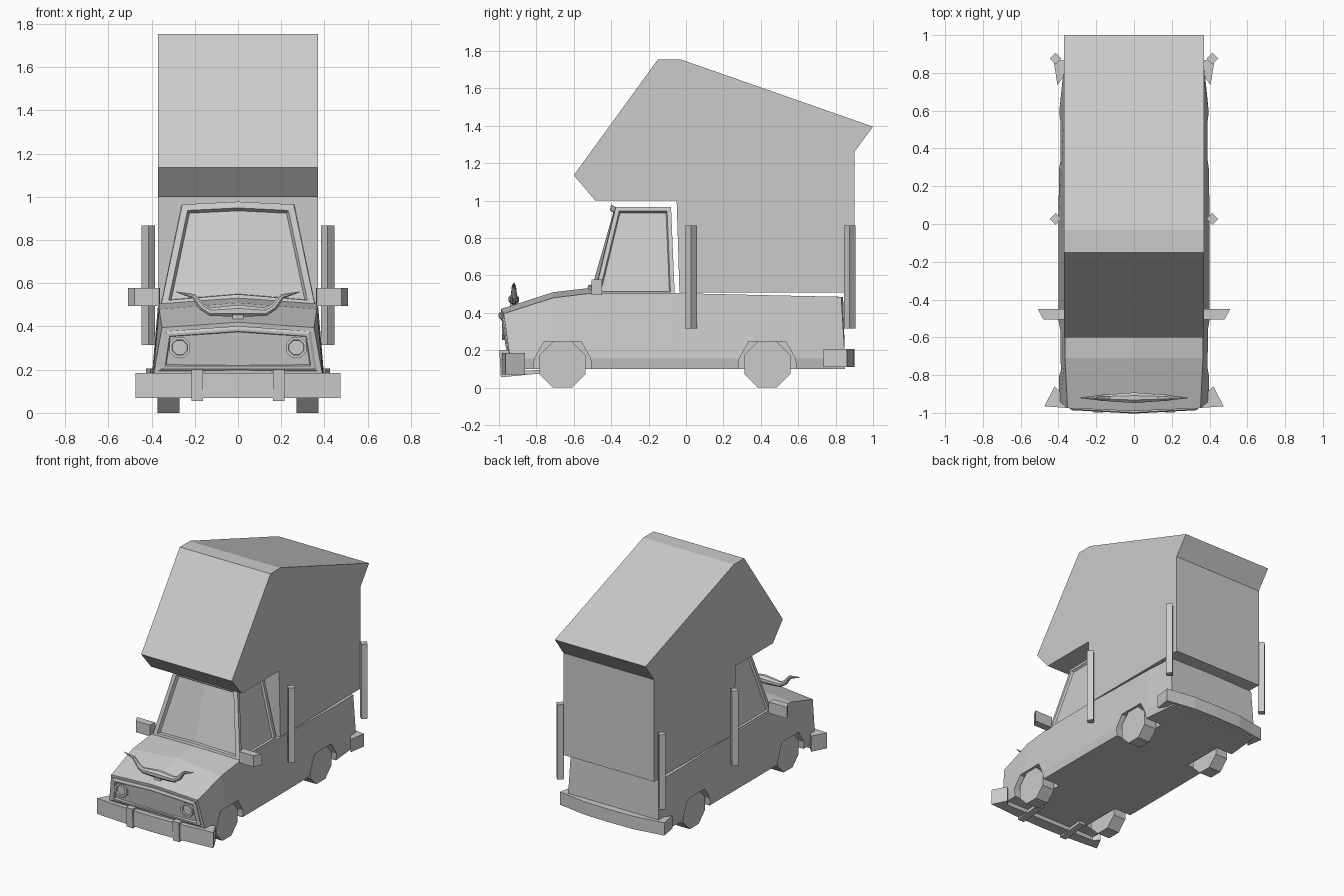
import bpy, bmesh, math
from mathutils import Matrix, Vector

cube = bpy.data.objects.get("Cube")
if cube:
    bpy.data.objects.remove(cube, do_unlink=True)

COLOUR = (0.6, 0.6, 0.6, 1)
grey = bpy.data.materials.new("plain_grey")
grey.use_nodes = True
grey.diffuse_color = COLOUR
grey.node_tree.nodes["Principled BSDF"].inputs["Base Color"].default_value = COLOUR


def finish(name, bm):
    bmesh.ops.recalc_face_normals(bm, faces=bm.faces)
    mesh = bpy.data.meshes.new(name)
    bm.to_mesh(mesh)
    bm.free()
    mesh.materials.append(grey)
    obj = bpy.data.objects.new(name, mesh)
    bpy.context.collection.objects.link(obj)
    return obj


def loft(name, rings):
    """Skin a row of equal-length rings and cap both ends."""
    bm = bmesh.new()
    rows = [[bm.verts.new(p) for p in ring] for ring in rings]
    n = len(rows[0])
    for a, b in zip(rows, rows[1:]):
        for i in range(n):
            bm.faces.new((a[i], a[(i + 1) % n], b[(i + 1) % n], b[i]))
    bm.faces.new(rows[0])
    bm.faces.new(rows[-1])
    return finish(name, bm)


def slab(name, profile, x0, x1):
    """Extrude a (y, z) profile across x."""
    return loft(name, [[(x, y, z) for y, z in profile] for x in (x0, x1)])


def block(name, plan, z0, z1):
    """Extrude an (x, y) plan upwards."""
    return loft(name, [[(x, y, z) for x, y in plan] for z in (z0, z1)])


def octagon(cy, cz, r):
    turns = [math.pi * (i + 0.5) / 4 for i in range(8)]
    return [(cy + r * math.cos(a), cz + r * math.sin(a)) for a in turns]


def inset(bm, faces, thickness, depth):
    bmesh.ops.inset_region(bm, faces=faces, thickness=thickness, depth=depth, use_even_offset=True)


# Truck body: cross-sections from nose to tail
def section(y_low, y_top, sill, belt, z_belt, z_mid, y_mid):
    half = [(sill - 0.01, y_low, 0.1), (sill, y_low, 0.155), (belt, y_top, z_belt)]
    left = [(-x, y, z) for x, y, z in reversed(half)]
    return half + [(0, y_mid, z_mid)] + left + [(0, y_low, 0.1)]


body = loft("truck_body", [
    section(-0.94, -0.975, 0.395, 0.352, 0.395, 0.42, -0.99),
    section(-0.71, -0.71, 0.4, 0.365, 0.48, 0.51, -0.71),
    section(-0.5, -0.5, 0.4, 0.365, 0.505, 0.532, -0.52),
    section(-0.06, -0.06, 0.4, 0.37, 0.505, 0.505, -0.06),
    section(0.6, 0.6, 0.395, 0.37, 0.49, 0.49, 0.6),
    section(0.85, 0.83, 0.37, 0.36, 0.485, 0.485, 0.84)])

# Wheels and the arches cut for them
AXLES = {"front": -0.66, "rear": 0.435}
for end, y in AXLES.items():
    for side, s in (("left", 1), ("right", -1)):
        slab(f"{end}_{side}_wheel", octagon(y, 0.123, 0.133), s * 0.27, s * 0.372)
        arch = [(y - 0.16, 0.05), (y - 0.15, 0.155), (y - 0.1, 0.245),
                (y + 0.1, 0.245), (y + 0.15, 0.155), (y + 0.16, 0.05)]
        cutter = slab("arch_cutter", arch, s * 0.25, s * 0.5)
        cutter.hide_render = True
        cut = body.modifiers.new("arch", 'BOOLEAN')
        cut.operation, cut.solver, cut.object = 'DIFFERENCE', 'EXACT', cutter
        bpy.context.view_layer.objects.active = body
        bpy.ops.object.modifier_apply(modifier=cut.name)
        bpy.data.objects.remove(cutter, do_unlink=True)

# Cab with sunken windscreen and side windows
bm = bmesh.new()
V = lambda *p: bm.verts.new(p)
low = [V(-0.36, -0.06, 0.49), V(-0.358, -0.49, 0.49), V(0, -0.53, 0.52),
       V(0.358, -0.49, 0.49), V(0.36, -0.06, 0.49)]
top = [V(-0.262, -0.08, 0.965), V(-0.258, -0.375, 0.965), V(0, -0.4, 0.978),
       V(0.258, -0.375, 0.965), V(0.262, -0.08, 0.965)]
walls = [bm.faces.new((low[i], low[(i + 1) % 5], top[(i + 1) % 5], top[i])) for i in range(5)]
bm.faces.new(top)
bm.faces.new(low)
bmesh.ops.recalc_face_normals(bm, faces=bm.faces)
inset(bm, walls[1:3], 0.03, 0)
inset(bm, walls[1:3], 0.008, -0.022)
for wall in (walls[0], walls[3]):
    inset(bm, [wall], 0.022, 0)
    inset(bm, [wall], 0.006, -0.015)
finish("cab", bm)

# Camper box
slab("camper", [(-0.6, 1.135), (-0.15, 1.755), (-0.03, 1.755), (1, 1.395), (0.9, 1.26),
                (0.9, 0.508), (-0.035, 0.508), (-0.05, 1), (-0.485, 1)], -0.37, 0.37)

# Grille: raised surround with a sunken panel
bm = bmesh.new()
outline = [(-0.365, 0.195), (0.365, 0.195), (0.338, 0.378), (0, 0.402), (-0.338, 0.378)]
ring = [bm.verts.new((x, -0.945 - (z - 0.15) * 0.15 - 0.015 * (1 - abs(x) / 0.36), z)) for x, z in outline]
back = [bm.verts.new(v.co + Vector((0, 0.06, 0))) for v in ring]
for i in range(5):
    j = (i + 1) % 5
    bm.faces.new((ring[i], ring[j], back[j], back[i]))
panel = bm.faces.new(ring)
bm.faces.new(back)
bmesh.ops.recalc_face_normals(bm, faces=bm.faces)
inset(bm, [panel], 0.012, 0.008)
inset(bm, [panel], 0.012, 0)
inset(bm, [panel], 0.006, -0.018)
finish("grille", bm)

# Headlights with recessed lenses
for side, s in (("left", 1), ("right", -1)):
    rings = [[(s * 0.27 + a, y, b) for a, b in octagon(0, 0.303, r)]
             for r, y in ((0.052, -0.93), (0.052, -0.985), (0.038, -0.985), (0.036, -0.972))]
    loft(f"{side}_headlight", rings)


# Bumpers: angled bars that wrap round the corners
def bumper(name, outer, inner, z0, z1):
    plan = [(-x, y) for x, y in outer] + [(x, y) for x, y in reversed(outer)][1:]
    plan += [(x, y) for x, y in inner] + [(-x, y) for x, y in reversed(inner)]
    return block(name, plan, z0, z1)


bumper("front_bumper", [(0.475, -0.965), (0.2, -0.985), (0, -0.99)], [(0.42, -0.86), (0.38, -0.9)], 0.07, 0.185)
bumper("rear_bumper", [(0.425, 0.86), (0.2, 0.895), (0, 0.9)], [(0.405, 0.735), (0.36, 0.8)], 0.11, 0.205)

for side, s in (("left", 1), ("right", -1)):
    # Bumper guard with its bracket running back below
    guard = [(-0.998, 0.2), (-0.95, 0.2), (-0.95, 0.085), (-0.78, 0.095), (-0.78, 0.075), (-0.99, 0.055)]
    slab(f"{side}_bumper_guard", guard, s * 0.163, s * 0.215)
    # Wing mirrors
    block(f"{side}_mirror", [(s * x, y) for x, y in
          ((0.36, -0.45), (0.51, -0.45), (0.48, -0.505), (0.365, -0.505))], 0.495, 0.578)
    # Diamond-section corner posts
    for end, y in (("front", 0.027), ("rear", 0.875)):
        r = 0.031
        block(f"{end}_{side}_post", [(s * 0.415 + r, y), (s * 0.415, y + r),
              (s * 0.415 - r, y), (s * 0.415, y - r)], 0.315, 0.867)

# Horns on the bonnet: tapered tube along a mirrored path
half = [(0, 0.472, 0.03), (0.13, 0.468, 0.02), (0.165, 0.49, 0.018), (0.205, 0.54, 0.012), (0.285, 0.56, 0.002)]
path = [(-x, z, r) for x, z, r in reversed(half[1:])] + half
rings = []
for i, (x, z, r) in enumerate(path):
    a, b = path[max(i - 1, 0)], path[min(i + 1, len(path) - 1)]
    angle = math.atan2(b[1] - a[1], b[0] - a[0])
    turn = Matrix.Rotation(-angle, 3, 'Y')
    rings.append([turn @ Vector((0, u, v)) + Vector((x, -0.92, z)) for u, v in octagon(0, 0, r)])
loft("horns", rings)
# Stem holding the horns
block("horn_stem", [(-0.025, -0.94), (0.025, -0.94), (0.025, -0.9), (-0.025, -0.9)], 0.42, 0.47)
